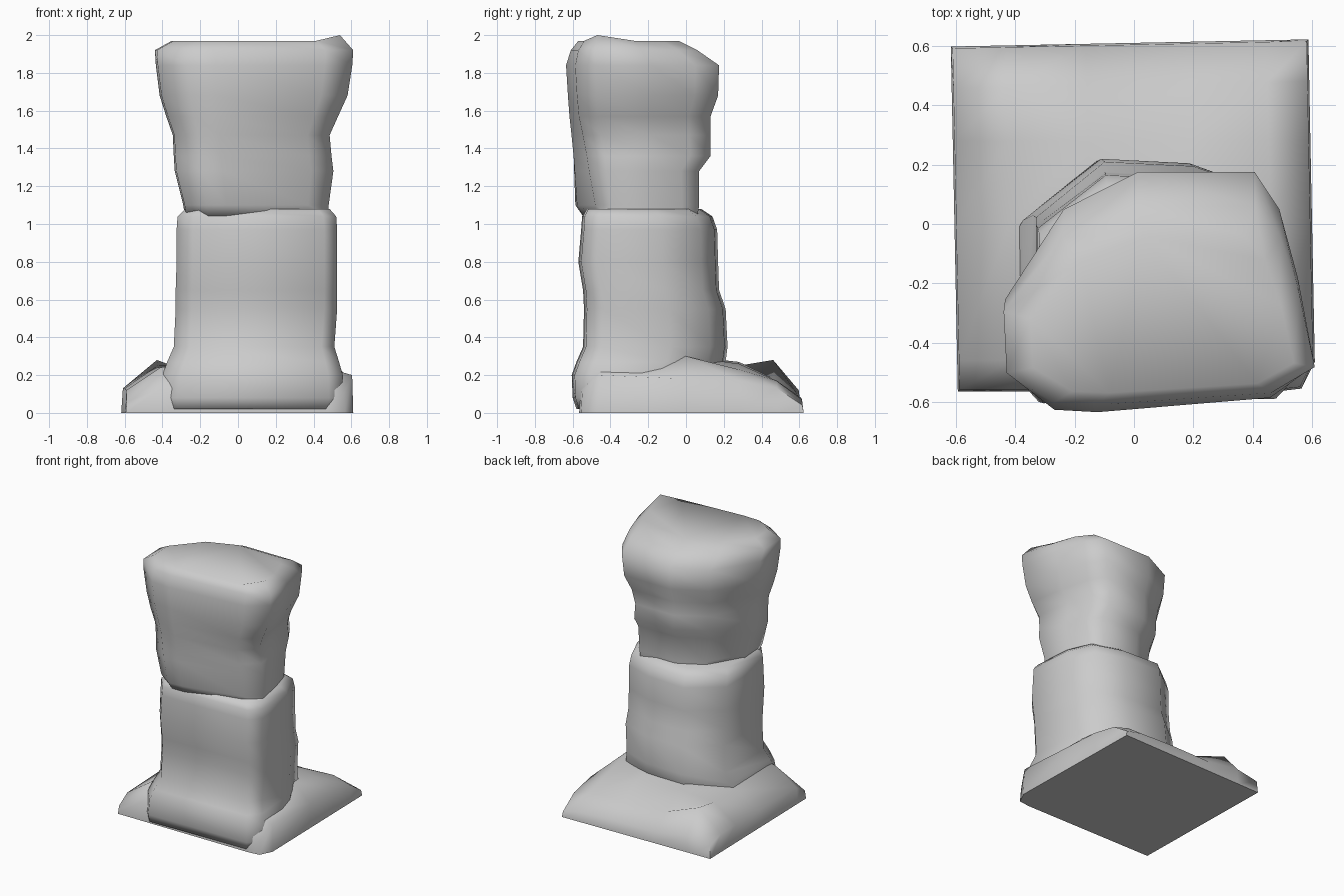
import bpy, bmesh, math

if "Cube" in bpy.data.objects:
    bpy.data.objects.remove(bpy.data.objects["Cube"])


def finish(bm, name, angle):
    bmesh.ops.recalc_face_normals(bm, faces=bm.faces)
    mesh = bpy.data.meshes.new(name)
    bm.to_mesh(mesh)
    bm.free()
    ob = bpy.data.objects.new(name, mesh)
    bpy.context.collection.objects.link(ob)
    bpy.ops.object.select_all(action='DESELECT')
    ob.select_set(True)
    bpy.context.view_layer.objects.active = ob
    bpy.ops.object.shade_smooth_by_angle(angle=math.radians(angle))
    return ob


def loft(name, outline, rings, peak=None):
    """Stack a unit outline fitted to (z, x0, x1, y0, y1, front skew) rings and cap both ends."""
    bm = bmesh.new()
    loops = [[bm.verts.new((x0 + u * (x1 - x0), y0 + v * (y1 - y0) + skew * u * (1 - v), z))
              for u, v in outline]
             for z, x0, x1, y0, y1, skew in rings]
    if peak is not None:
        loops[-1][peak].co.z += 0.03
    n = len(outline)
    for a, b in zip(loops, loops[1:]):
        for i in range(n):
            j = (i + 1) % n
            bm.faces.new((a[i], a[j], b[j], b[i]))
    bm.faces.new(loops[0])
    caps = [bm.faces.new(loops[-1])]
    bmesh.ops.triangulate(bm, faces=caps)
    return finish(bm, name, 80)


# Lower column: squarish front that flares into the base, rounded back
lower = [(0, .75), (.27, 1), (.62, .98), (.87, .88), (.97, .6), (1, .13),
         (.92, .02), (.1, 0), (0, .15)]
loft("lower_column", lower, [
    (.02, -.42, .54, -.58, .10, 0),
    (.08, -.42, .56, -.60, .12, 0),
    (.20, -.40, .555, -.605, .16, 0),
    (.27, -.375, .535, -.58, .21, 0),
    (.35, -.34, .51, -.545, .22, 0),
    (.55, -.33, .525, -.54, .21, 0),
    (.65, -.33, .525, -.545, .175, 0),
    (.80, -.325, .525, -.57, .17, 0),
    (.97, -.325, .525, -.555, .165, 0),
    (1.04, -.32, .52, -.55, .14, 0),
    (1.08, -.28, .485, -.53, .08, 0)])

# Upper column: narrow waist flaring into a wide head with a sloping back
upper = [(0, .47), (.19, .845), (.43, 1), (.81, 1), (.89, .845), (.95, .56),
         (1, .19), (.86, .06), (.3, 0), (.16, .01), (.01, .16)]
loft("upper_column", upper, [
    (1.04, -.28, .48, -.56, .06, .06),
    (1.10, -.29, .48, -.61, .07, .11),
    (1.28, -.335, .505, -.61, .07, .07),
    (1.36, -.34, .495, -.61, .13, .05),
    (1.47, -.345, .485, -.615, .13, .03),
    (1.57, -.38, .53, -.62, .13, .01),
    (1.68, -.415, .58, -.625, .17, 0),
    (1.84, -.435, .605, -.635, .175, 0),
    (1.92, -.44, .61, -.61, .06, 0),
    (1.97, -.35, .54, -.57, -.04, 0)], peak=6)

# Base: uneven slab whose top rises towards the column, with a bump at the back left
xs = [-.60, -.42, -.15, .2, .46, .595]
ys = [-.56, -.46, 0, .28, .47, .605]
heights = [
    [.06, .13, .14, .14, .14, .10],
    [.12, .24, .28, .28, .24, .20],
    [.13, .23, .30, .30, .30, .18],
    [.13, .25, .27, .26, .23, .17],
    [.13, .28, .18, .16, .17, .13],
    [.09, .12, .08, .08, .07, .04]]
bm = bmesh.new()


def warp(x, y):
    # slight skew of the square footprint
    return x - .012 * y / .6, y + (.02 * x if y > .3 else 0)


grid = [[bm.verts.new((*warp(x, y), h)) for x, h in zip(xs, row)]
        for y, row in zip(ys, heights)]
grid[0][-1].co.x, grid[0][-1].co.y = .56, -.55   # clipped front right corner
n = len(xs)
for j in range(n - 1):
    for i in range(n - 1):
        bm.faces.new((grid[j][i], grid[j][i + 1], grid[j + 1][i + 1], grid[j + 1][i]))
rim = grid[0][:] + [grid[j][-1] for j in range(1, n)] \
    + grid[-1][-2::-1] + [grid[j][0] for j in range(n - 2, 0, -1)]
foot = [bm.verts.new((v.co.x * 1.01, v.co.y * 1.01, 0)) for v in rim]
for i in range(len(rim)):
    k = (i + 1) % len(rim)
    bm.faces.new((foot[i], foot[k], rim[k], rim[i]))
bm.faces.new(foot)
finish(bm, "base", 70)
